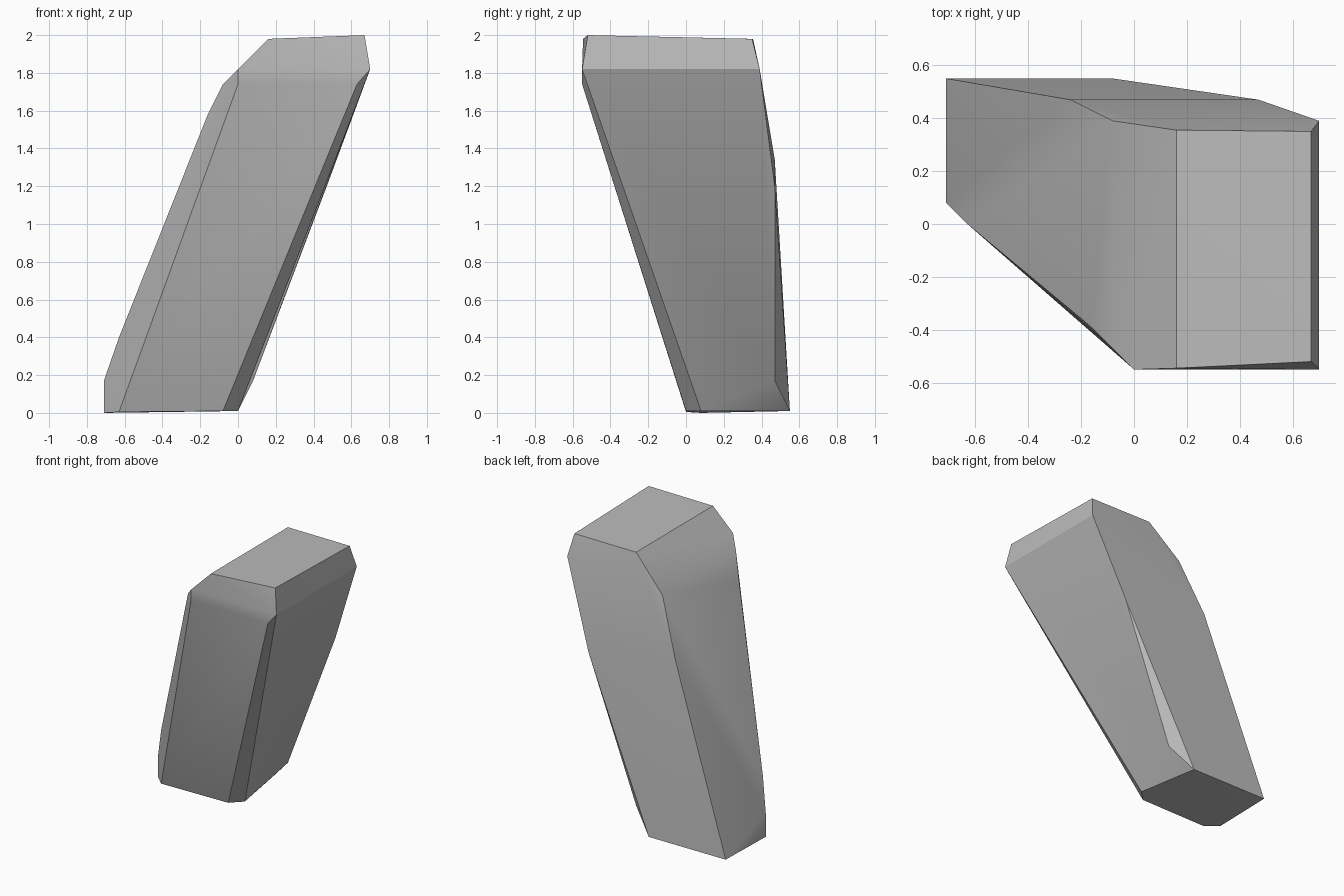
import bpy
import bmesh
from math import radians

default_cube = bpy.data.objects.get("Cube")
if default_cube:
    bpy.data.objects.remove(default_cube, do_unlink=True)


def make_material(name, color):
    material = bpy.data.materials.new(name)
    material.use_nodes = True
    material.diffuse_color = color
    shader = material.node_tree.nodes["Principled BSDF"]
    shader.inputs["Base Color"].default_value = color
    return material


def make_hull(name, outlines, material):
    """Wrap a convex solid around a set of corner outlines."""
    bm = bmesh.new()
    for outline in outlines:
        for corner in outline:
            bm.verts.new(corner)
    hull = bmesh.ops.convex_hull(bm, input=bm.verts[:])
    unused = {v for v in hull["geom_interior"] + hull["geom_unused"]
              if isinstance(v, bmesh.types.BMVert) and not v.link_faces}
    bmesh.ops.delete(bm, geom=list(unused), context="VERTS")
    bmesh.ops.dissolve_limit(bm, angle_limit=radians(1),
                             verts=bm.verts[:], edges=bm.edges[:])
    bmesh.ops.recalc_face_normals(bm, faces=bm.faces[:])
    mesh = bpy.data.meshes.new(name)
    bm.to_mesh(mesh)
    bm.free()
    mesh.materials.append(material)
    obj = bpy.data.objects.new(name, mesh)
    bpy.context.collection.objects.link(obj)
    bpy.ops.object.select_all(action="DESELECT")
    obj.select_set(True)
    bpy.context.view_layer.objects.active = obj
    bpy.ops.object.shade_smooth_by_angle(angle=radians(30))
    return obj


# Sloping top facet
top_facet = [(.67, -.52, 2), (.16, -.545, 1.98), (.16, .355, 1.98), (.67, .35, 1.98)]

# Chamfered ring under the top
shoulder = [(.7, -.55, 1.82), (0, -.55, 1.82), (0, -.55, 1.74), (.63, -.55, 1.74),
            (-.08, -.47, 1.74), (-.16, -.39, 1.58), (-.08, .39, 1.74), (.7, .39, 1.82)]

# Bends along the leaning body
body_bends = [(.47, .47, 1.2), (-.24, .47, 1.34), (-.63, 0, .4),
              (.08, .47, .17), (-.71, .08, .17)]

# Base with clipped front corners
base = [(-.08, .55, .01), (-.71, .55, .01), (-.71, .08, 0),
        (-.63, 0, .005), (-.08, 0, .01), (0, .08, .01)]

stone_grey = make_material("stone grey", (.5, .5, .5, 1))
make_hull("leaning_rock", [top_facet, shoulder, body_bends, base], stone_grey)
